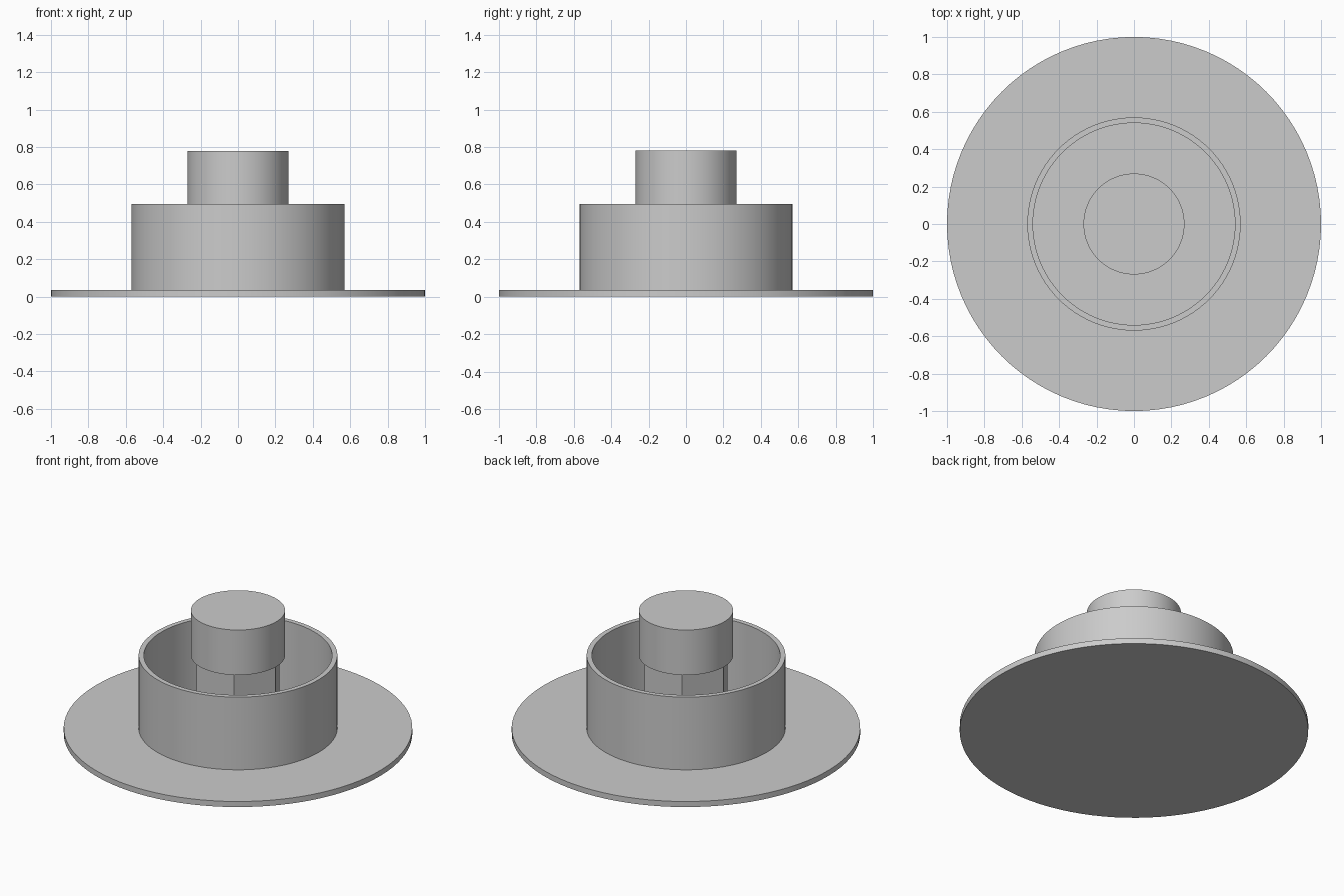
import bpy
import bmesh
import math

cube = bpy.data.objects.get("Cube")
if cube:
    bpy.data.objects.remove(cube, do_unlink=True)

BASE_TOP = 0.035
RIM_TOP = 0.495
SIDES = 96

grey = bpy.data.materials.new("plain grey")
grey.use_nodes = True
colour = (0.6, 0.6, 0.6, 1)
grey.diffuse_color = colour
grey.node_tree.nodes["Principled BSDF"].inputs["Base Color"].default_value = colour


def finish(obj, name):
    obj.name = name
    obj.data.name = name
    obj.data.materials.append(grey)
    bpy.ops.object.select_all(action='DESELECT')
    obj.select_set(True)
    bpy.context.view_layer.objects.active = obj
    bpy.ops.object.shade_smooth_by_angle(angle=math.radians(30))


def prism(name, radius, bottom, top, sides=SIDES, turn=0):
    bpy.ops.mesh.primitive_cylinder_add(
        vertices=sides, radius=radius, depth=top - bottom,
        location=(0, 0, (bottom + top) / 2), rotation=(0, 0, turn))
    finish(bpy.context.object, name)


def lathe(name, profile):
    """Revolve a closed (radius, height) profile around the z axis."""
    bm = bmesh.new()
    verts = [bm.verts.new((r, 0, z)) for r, z in profile]
    edges = [bm.edges.new((v, verts[i - 1])) for i, v in enumerate(verts)]
    bmesh.ops.spin(bm, geom=verts + edges, cent=(0, 0, 0), axis=(0, 0, 1),
                   angle=math.tau, steps=SIDES, use_merge=True)
    bmesh.ops.remove_doubles(bm, verts=bm.verts, dist=1e-5)
    bmesh.ops.recalc_face_normals(bm, faces=bm.faces)
    mesh = bpy.data.meshes.new(name)
    bm.to_mesh(mesh)
    bm.free()
    obj = bpy.data.objects.new(name, mesh)
    bpy.context.collection.objects.link(obj)
    finish(obj, name)


# Wide flat flange
prism("base_flange", 1.0, 0, BASE_TOP)

# Thin open-topped wall
lathe("ring_wall", [(0.54, BASE_TOP), (0.57, BASE_TOP),
                    (0.57, RIM_TOP), (0.54, RIM_TOP)])

# Six-sided post with corners on the x axis, hidden inside the ring
prism("hex_post", 0.263, BASE_TOP, RIM_TOP, sides=6, turn=math.radians(30))

# Round cap on the post
prism("round_cap", 0.27, RIM_TOP, 0.78)
